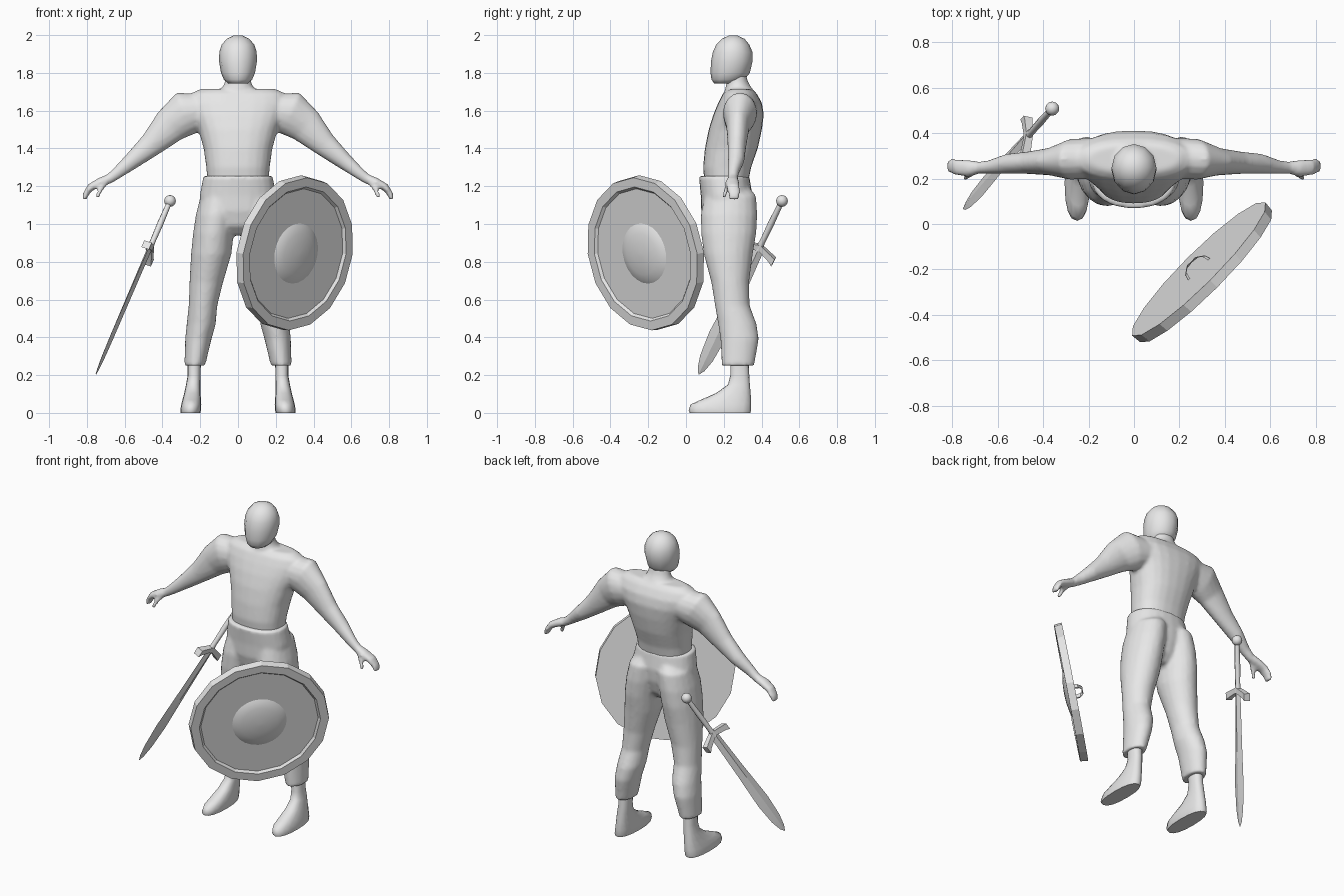
import bpy, bmesh, math
from mathutils import Vector, Matrix

cube = bpy.data.objects.get("Cube")
if cube:
    bpy.data.objects.remove(cube)

grey = bpy.data.materials.new("plain_grey")
grey.use_nodes = True
grey.diffuse_color = (0.8, 0.8, 0.8, 1)
grey.node_tree.nodes["Principled BSDF"].inputs["Base Color"].default_value = (0.8, 0.8, 0.8, 1)

X, Y, Z = Vector((1, 0, 0)), Vector((0, 1, 0)), Vector((0, 0, 1))


def finish(bm, name, angle=50):
    """Turn a bmesh into a named, shaded object."""
    bmesh.ops.recalc_face_normals(bm, faces=bm.faces[:])
    mesh = bpy.data.meshes.new(name)
    bm.to_mesh(mesh)
    bm.free()
    mesh.materials.append(grey)
    mesh.shade_smooth()
    mesh.set_sharp_from_angle(angle=math.radians(angle))
    obj = bpy.data.objects.new(name, mesh)
    bpy.context.scene.collection.objects.link(obj)
    return obj


def loft(bm, rings, n=16, phase=0.0, power=1.0):
    """Skin closed rings, each given as (centre, half axis, half axis)."""
    def bend(t):
        return math.copysign(abs(t) ** power, t)
    loops = []
    for c, u, v in rings:
        angles = [phase + math.tau * i / n for i in range(n)]
        loops.append([bm.verts.new(c + u * bend(math.cos(a)) + v * bend(math.sin(a)))
                      for a in angles])
    for low, high in zip(loops, loops[1:]):
        for i in range(n):
            j = (i + 1) % n
            bm.faces.new((low[i], low[j], high[j], high[i]))
    bm.faces.new(loops[0])
    bm.faces.new(loops[-1])


def level(rows, x=0.0):
    """Horizontal rings from rows of z, front y, back y, half width."""
    return [(Vector((x, (f + b) / 2, z)), X * w, Y * (b - f) / 2) for z, f, b, w in rows]


def limb(rows, side):
    """Rings across a path in the xz plane from rows of x, y, z, y radius, other radius."""
    pts = [Vector((side * r[0], r[1], r[2])) for r in rows]
    rings = []
    for i, r in enumerate(rows):
        d = pts[min(i + 1, len(pts) - 1)] - pts[max(i - 1, 0)]
        rings.append((pts[i], Y * r[3], d.cross(Y).normalized() * r[4]))
    return rings


def blend(obj, voxel, passes):
    """Fuse overlapping volumes into one smooth skin."""
    remesh = obj.modifiers.new("Fuse", 'REMESH')
    remesh.mode = 'VOXEL'
    remesh.voxel_size = voxel
    remesh.use_smooth_shade = True
    smooth = obj.modifiers.new("Soften", 'SMOOTH')
    smooth.factor = 0.5
    smooth.iterations = passes


# Torso, neck, arms and hands
bm = bmesh.new()
loft(bm, level([(1.2, .10, .325, .16), (1.3, .09, .345, .168), (1.4, .10, .38, .182),
                (1.5, .12, .402, .21), (1.58, .145, .412, .245), (1.64, .17, .402, .265),
                (1.69, .195, .375, .25), (1.715, .225, .35, .20)]), 24, power=.85)
loft(bm, level([(1.64, .20, .37, .12), (1.71, .205, .355, .09), (1.75, .215, .33, .07),
                (1.82, .20, .31, .06)]))
arm = [(.17, .29, 1.60, .09, .09), (.28, .285, 1.585, .09, .12), (.36, .275, 1.52, .062, .096),
       (.46, .27, 1.42, .05, .066), (.56, .265, 1.335, .044, .046), (.64, .25, 1.27, .03, .032),
       (.68, .248, 1.24, .027, .027), (.73, .245, 1.22, .038, .025), (.78, .25, 1.195, .037, .02),
       (.805, .255, 1.16, .033, .016), (.815, .255, 1.13, .026, .012)]
thumb = [(.70, .235, 1.225, .015, .018), (.73, .212, 1.18, .014, .016), (.745, .2, 1.14, .011, .012)]
for side in (1, -1):
    loft(bm, limb(arm, side))
    loft(bm, limb(thumb, side), 8)
blend(finish(bm, "torso_and_arms"), .011, 4)

# Head
bm = bmesh.new()
loft(bm, level([(1.743, .15, .26, .05), (1.765, .135, .31, .075), (1.8, .13, .338, .09),
                (1.86, .132, .352, .10), (1.91, .142, .352, .099), (1.95, .16, .335, .086),
                (1.98, .19, .31, .06), (1.997, .225, .275, .025)]), 12)
head = finish(bm, "head", 60)

# Trousers
bm = bmesh.new()
loft(bm, level([(1.255, .068, .335, .183), (1.15, .078, .352, .203), (1.07, .08, .345, .20),
                (.99, .10, .32, .15), (.94, .15, .28, .07)]), 24, power=.9)
leg = [(.08, .24, 1.2, .09, .05), (.098, .234, 1.15, .137, .1), (.115, .228, 1.05, .15, .108),
       (.13, .226, .95, .146, .108), (.142, .224, .84, .13, .107), (.168, .234, .69, .1, .089),
       (.185, .245, .57, .092, .076), (.195, .272, .47, .102, .077), (.21, .284, .39, .102, .07),
       (.229, .275, .25, .086, .055)]
for side in (1, -1):
    loft(bm, [(Vector((side * x, y, z)), X * rx, Y * ry) for x, y, z, ry, rx in leg], 20)
blend(finish(bm, "trousers"), .012, 3)

# Bare feet
for side, word in ((1, "left"), (-1, "right")):
    bm = bmesh.new()
    rings = level([(.30, .235, .33, .036), (.20, .235, .335, .034), (.15, .222, .338, .038),
                   (.105, .16, .342, .043), (.07, .08, .345, .049), (.045, .025, .345, .053),
                   (.015, .014, .345, .055), (0, .02, .34, .052)])
    for c, u, v in rings:
        c.x = side * (.232 + .02 * (1 - min(c.z, .2) / .2))
    loft(bm, rings, 16, power=.85)
    finish(bm, word + "_foot")

# Round shield with a raised rim, boss and rear grip
facing = Vector((.7, -.7, -.17)).normalized()
place = Matrix.Translation((.302, -.215, .845)) @ facing.to_track_quat('Z', 'Y').to_matrix().to_4x4()


def turned(name, profile, n, angle):
    bm = bmesh.new()
    loft(bm, [(Z * h, X * r, Y * r) for r, h in profile], n)
    finish(bm, name, angle).matrix_world = place


turned("shield_disc", [(.415, -.024), (.41, .022), (.36, .022), (.348, .008), (.01, .008)], 16, 15)
turned("shield_boss", [(.165, .006), (.145, .018), (.11, .029), (.06, .037), (.01, .04)], 24, 50)

along = facing.cross(Z).normalized()
bm = bmesh.new()
grip = [(-.065, .015), (-.055, .05), (-.03, .068), (.03, .068), (.055, .05), (.065, .015)]
tall = along.cross(facing).normalized()
loft(bm, [(place.translation + along * s - facing * h, tall * .016,
           (facing * math.copysign(.6, s) + along) * .009) for s, h in grip], 4, math.pi / 4)
finish(bm, "shield_grip", 30)

# Sword: blade, guard, handle and pommel along one axis
tip, end = Vector((-.752, .068, .205)), Vector((-.36, .508, 1.122))
axis = (end - tip).normalized()
wide = Vector((0, .82, -.57))
wide = (wide - axis * wide.dot(axis)).normalized()
thick = axis.cross(wide)


def sword_part(name, rows, n, angle):
    bm = bmesh.new()
    loft(bm, [(tip + axis * d, wide * w, thick * t) for d, w, t in rows], n)
    finish(bm, name, angle)


sword_part("sword_blade", [(0, .003, .002), (.03, .02, .005), (.1, .037, .009), (.24, .047, .011),
                           (.5, .036, .012), (.79, .028, .013)], 4, 20)
sword_part("sword_handle", [(.78, .019, .019), (.84, .015, .015), (.95, .017, .017),
                            (1.08, .014, .014)], 8, 50)
guard_rows = [(-.1, -.035, .03), (-.078, -.024, .026), (0, .004, .022),
              (.078, -.024, .026), (.1, -.035, .03)]
bm = bmesh.new()
loft(bm, [(tip + axis * (.795 + drop) + wide * s, axis * r, thick * r)
          for s, drop, r in guard_rows], 4, math.pi / 4)
finish(bm, "sword_guard", 25)

bm = bmesh.new()
bmesh.ops.create_uvsphere(bm, u_segments=12, v_segments=8, radius=.031,
                          matrix=Matrix.Translation(end))
finish(bm, "sword_pommel", 60)
